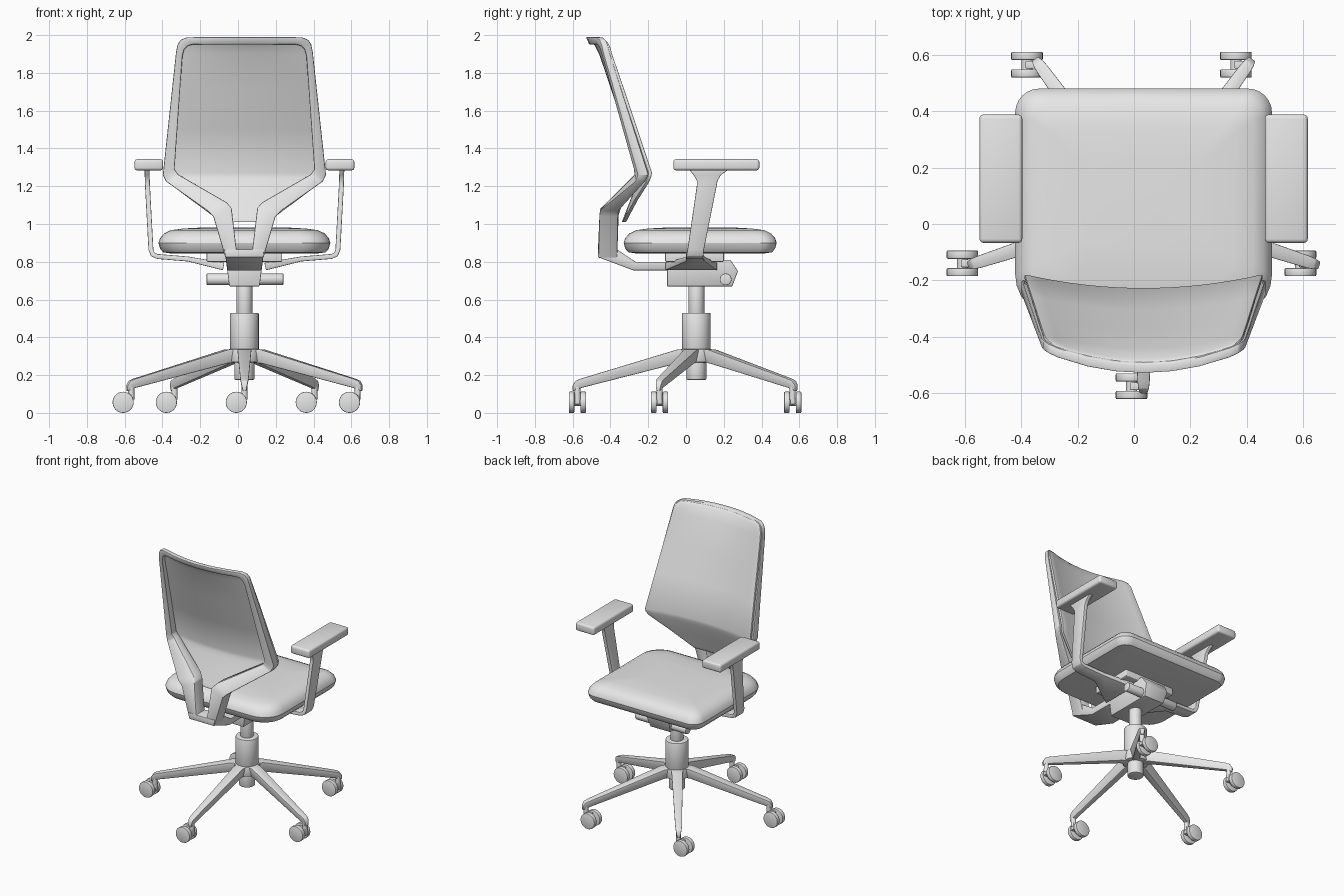
import bpy, bmesh, math
from mathutils import Matrix, Vector

cube = bpy.data.objects.get("Cube")
if cube:
    bpy.data.objects.remove(cube, do_unlink=True)

CX, CY = 0.034, 0.055          # column axis

grey = bpy.data.materials.new("light_grey")
grey.use_nodes = True
tone = (0.8, 0.8, 0.8, 1)
grey.diffuse_color = tone
grey.node_tree.nodes["Principled BSDF"].inputs["Base Color"].default_value = tone


def finish(bm, name, bevel=0, segments=2):
    """Clean up, round sharp edges, shade and link a part."""
    bmesh.ops.recalc_face_normals(bm, faces=bm.faces)
    if bevel:
        edges = [e for e in bm.edges if len(e.link_faces) == 2
                 and e.calc_face_angle(0) > math.radians(35)]
        bmesh.ops.bevel(bm, geom=edges, offset=bevel, segments=segments,
                        profile=0.5, affect='EDGES', clamp_overlap=True)
    mesh = bpy.data.meshes.new(name)
    bm.to_mesh(mesh)
    bm.free()
    mesh.materials.append(grey)
    obj = bpy.data.objects.new(name, mesh)
    bpy.context.collection.objects.link(obj)
    for other in bpy.context.selected_objects:
        other.select_set(False)
    obj.select_set(True)
    bpy.context.view_layer.objects.active = obj
    bpy.ops.object.shade_smooth_by_angle(angle=math.radians(32))
    return obj


def loft(name, rings, closed=False, bevel=0, segments=2):
    """Skin a row of equal-sized point rings."""
    bm = bmesh.new()
    rows = [[bm.verts.new(p) for p in ring] for ring in rings]
    n = len(rows[0])
    pairs = list(zip(rows, rows[1:]))
    if closed:
        pairs.append((rows[-1], rows[0]))
    for a, b in pairs:
        for i in range(n):
            j = (i + 1) % n
            bm.faces.new((a[i], a[j], b[j], b[i]))
    if not closed:
        bm.faces.new(rows[0])
        bm.faces.new(rows[-1])
    return finish(bm, name, bevel, segments)


def box(name, x0, x1, y0, y1, z0, z1, bevel=0):
    rings = [[(x0, y0, z), (x1, y0, z), (x1, y1, z), (x0, y1, z)] for z in (z0, z1)]
    return loft(name, rings, bevel=bevel, segments=3)


def cylinder(name, centre, radius, length, axis='Z', sides=28, bevel=0):
    turn = {'Z': Matrix(), 'X': Matrix.Rotation(math.pi / 2, 4, 'Y'),
            'Y': Matrix.Rotation(math.pi / 2, 4, 'X')}[axis]
    bm = bmesh.new()
    bmesh.ops.create_cone(bm, cap_ends=True, segments=sides, radius1=radius,
                          radius2=radius, depth=length,
                          matrix=Matrix.Translation(centre) @ turn)
    return finish(bm, name, bevel)


def lerp(table, z):
    if z <= table[0][0]:
        return table[0][1]
    for (a, u), (b, v) in zip(table, table[1:]):
        if z <= b:
            return u + (v - u) * (z - a) / (b - a)
    return table[-1][1]


# Seat cushion: rounded plan, softly domed
def seat_ring(inset, z):
    w, back, front = 0.455 - inset, -0.33 + inset, 0.48 - inset
    pts = []
    for sx, sy, y, r, start in ((1, 1, front, 0.085, 0), (-1, 1, front, 0.085, 90),
                                (-1, -1, back, 0.15, 180), (1, -1, back, 0.15, 270)):
        r = max(r - inset * 0.5, 0.03)
        for k in range(7):
            a = math.radians(start + 15 * k)
            pts.append((CX + sx * (w - r) + r * math.cos(a), y - sy * r + r * math.sin(a), z))
    return pts


loft("seat_cushion", [seat_ring(i, z) for i, z in (
    (0.06, 0.845), (0.025, 0.85), (0.008, 0.87), (0, 0.9), (0.008, 0.925),
    (0.03, 0.95), (0.065, 0.967), (0.13, 0.976), (0.24, 0.982))])

# Backrest surface: lean by height, bowed sideways
LEAN = ((1.01, -0.32), (1.23, -0.235), (1.27, -0.227), (1.9, -0.44), (1.95, -0.465), (1.99, -0.495))
BOW = ((1.26, 0.27), (1.9, 0.4), (1.99, 0.6))
FRAME_FRONT = ((1.07, -0.367), (1.25, -0.245), (1.9, -0.455), (1.99, -0.495))
FRAME_BACK = ((1.07, -0.467), (1.24, -0.3), (1.9, -0.49), (1.99, -0.53))


def surface(table, x, z):
    return (CX + x, lerp(table, z) + lerp(BOW, z) * x * x, z)


# Backrest pad
pad_rings = []
for z, half in ((1.01, 0.12), (1.03, 0.15), (1.13, 0.285), (1.22, 0.405), (1.245, 0.42),
                (1.27, 0.422), (1.5, 0.397), (1.7, 0.376), (1.9, 0.354), (1.94, 0.348),
                (1.965, 0.335), (1.98, 0.31)):
    xs = [half * (k / 8 - 1) for k in range(17)]
    face = [surface(LEAN, x, z) for x in xs]
    pad_rings.append(face + [(x, y - 0.02, z) for x, y, z in reversed(face)])
loft("backrest_pad", pad_rings, bevel=0.006)

# Backrest frame: outer and inner outline, mirrored into one loop
half_loop = [(0.1, 0.82, 0.042, 0.865), (0.165, 1.04, 0.068, 1.085),
             (0.195, 1.07, 0.095, 1.115), (0.415, 1.225, 0.35, 1.262),
             (0.432, 1.26, 0.37, 1.29), (0.362, 1.91, 0.328, 1.89),
             (0.354, 1.95, 0.318, 1.925), (0.338, 1.975, 0.3, 1.943),
             (0.305, 1.988, 0.275, 1.95), (0.2, 1.99, 0.19, 1.95), (0.1, 1.99, 0.1, 1.95)]
loop = half_loop + [(0, 1.99, 0, 1.95)] + [(-a, b, -c, d) for a, b, c, d in reversed(half_loop)]
loft("backrest_frame", [[surface(FRAME_FRONT, a, b), surface(FRAME_BACK, a, b),
                         surface(FRAME_BACK, c, d), surface(FRAME_FRONT, c, d)]
                        for a, b, c, d in loop], closed=True, bevel=0.006)


# Spine bracket and tilt mechanism: side profiles, tapered downwards
def side_block(name, profile, bevel=0.004):
    loft(name, [[(CX + s * (0.08 + (z - 0.67) * 0.13), y, z) for y, z in profile]
                for s in (-1, 1)], bevel=bevel)


side_block("spine_bracket", [(-0.467, 0.825), (-0.28, 0.755), (-0.09, 0.755),
                             (-0.09, 0.8), (-0.267, 0.8), (-0.367, 0.866), (-0.467, 0.866)])
side_block("tilt_mechanism", [(-0.1, 0.67), (0.245, 0.67), (0.275, 0.75),
                              (0.235, 0.81), (-0.1, 0.81)])
box("seat_mount", CX - 0.2, CX + 0.2, -0.11, 0.2, 0.8, 0.855, 0.005)
cylinder("tilt_knob", (0.037, 0.21, 0.707), 0.031, 0.406, 'X', bevel=0.004)

# Armrests: bent strip from under the seat, plus pad
arm_path = [(0.11, 0.775, -0.11, 0.165), (0.3, 0.815, 0, 0.1), (0.46, 0.828, 0, 0.09),
            (0.485, 0.838, 0.002, 0.092), (0.495, 0.865, 0.008, 0.095),
            (0.513, 1.2, 0.057, 0.162), (0.514, 1.23, 0.058, 0.167),
            (0.515, 1.26, 0.04, 0.185), (0.516, 1.29, 0.015, 0.228)]
for label, s in (("right", -1), ("left", 1)):
    rings = []
    for i, (h, z, y0, y1) in enumerate(arm_path):
        p, q = arm_path[max(i - 1, 0)], arm_path[min(i + 1, len(arm_path) - 1)]
        t = Vector((q[0] - p[0], q[1] - p[1])).normalized() * (0.02 if i == 0 else 0.013)
        a, b = (h + t.y, z - t.x), (h - t.y, z + t.x)
        rings.append([(CX + s * u, y, w) for (u, w), y in ((a, y0), (a, y1), (b, y1), (b, y0))])
    loft(label + "_arm_support", rings, bevel=0.004)
    x0, x1 = sorted((CX + s * 0.43, CX + s * 0.582))
    box(label + "_arm_pad", x0, x1, -0.067, 0.388, 1.284, 1.343, 0.014)

# Gas lift column
for name, radius, low, high in (("piston", 0.042, 0.5, 0.7), ("column_sleeve", 0.076, 0.33, 0.53),
                                ("base_hub", 0.085, 0.268, 0.338), ("column_foot", 0.053, 0.175, 0.3)):
    cylinder(name, (CX, CY, (low + high) / 2), radius, high - low, bevel=0.007)

# Five-star base: tapered legs with twin-wheel casters
leg_sections = [(0.03, 0.336, 0.268, 0.04), (0.1, 0.336, 0.262, 0.038),
                (0.61, 0.182, 0.132, 0.023), (0.64, 0.17, 0.12, 0.02), (0.655, 0.145, 0.115, 0.015)]
for i in range(5):
    a = math.radians(270 + 72 * i)
    out, side = Vector((math.cos(a), math.sin(a), 0)), Vector((-math.sin(a), math.cos(a), 0))
    hub = Vector((CX, CY, 0))
    rings = []
    for r, top, low, w in leg_sections:
        c = hub + out * r
        rings.append([c + side * (k * w) + Vector((0, 0, z))
                      for k, z in ((-1, top), (1, top), (0.6, low), (-0.6, low))])
    n = str(i + 1)
    loft("base_leg_" + n, rings, bevel=0.005)
    pivot = hub + out * 0.63
    wx = pivot.x - 0.043
    for k, tag in ((-1, "a"), (1, "b")):
        cylinder("wheel_" + n + tag, (wx, pivot.y + k * 0.031, 0.056), 0.056, 0.029, 'Y', bevel=0.004)
    cylinder("axle_" + n, (wx, pivot.y, 0.056), 0.02, 0.06, 'Y', sides=16)
    box("caster_bracket_" + n, wx - 0.005, pivot.x + 0.012, pivot.y - 0.014, pivot.y + 0.014, 0.045, 0.1, 0.004)
    cylinder("caster_pin_" + n, (pivot.x, pivot.y, 0.105), 0.016, 0.07, sides=16)
